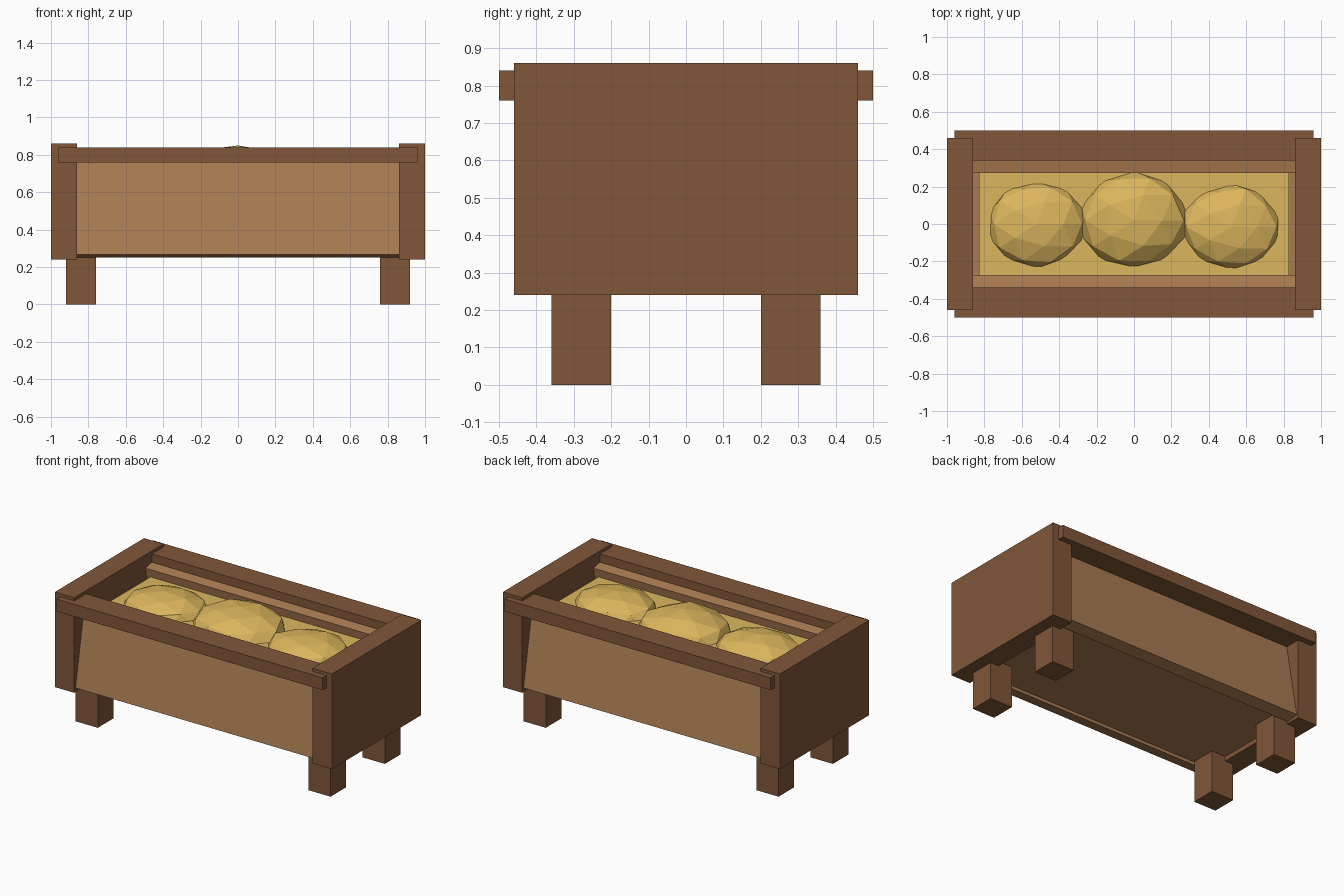
import bpy, bmesh, random
from mathutils import Vector

if "Cube" in bpy.data.objects:
    bpy.data.objects.remove(bpy.data.objects["Cube"])

random.seed(4)


def material(name, rgb):
    m = bpy.data.materials.new(name)
    m.diffuse_color = (*rgb, 1)
    m.use_nodes = True
    m.node_tree.nodes["Principled BSDF"].inputs["Base Color"].default_value = m.diffuse_color
    return m


DARK = material("dark_wood", (0.22, 0.095, 0.04))
LIGHT = material("light_wood", (0.41, 0.20, 0.085))
GRAIN = material("grain", (0.72, 0.47, 0.11))


def finish(name, bm, mat, loc, rot=(0, 0, 0)):
    mesh = bpy.data.meshes.new(name)
    bm.to_mesh(mesh)
    bm.free()
    mesh.materials.append(mat)
    ob = bpy.data.objects.new(name, mesh)
    ob.location, ob.rotation_euler = loc, rot
    bpy.context.collection.objects.link(ob)
    return ob


def box(name, size, loc, mat, rot=(0, 0, 0)):
    bm = bmesh.new()
    bmesh.ops.create_cube(bm, size=1)
    bmesh.ops.scale(bm, vec=size, verts=bm.verts)
    return finish(name, bm, mat, loc, rot)


def mound(name, radii, loc):
    bm = bmesh.new()
    bmesh.ops.create_icosphere(bm, subdivisions=2, radius=1)
    for v in bm.verts:
        v.co *= random.uniform(0.96, 1.03)
        v.co = Vector(c * r for c, r in zip(v.co, radii))
    return finish(name, bm, GRAIN, loc)


# End boards and legs
for sx, side in ((-1, "left"), (1, "right")):
    box(f"{side}_end_board", (0.14, 0.92, 0.62), (sx * 0.93, 0, 0.55), DARK)
    for sy, face in ((-1, "front"), (1, "back")):
        box(f"{face}_{side}_leg", (0.16, 0.16, 0.28), (sx * 0.84, sy * 0.28, 0.14), DARK)

# Leaning long side panels with top rails
for sy, face in ((-1, "front"), (1, "back")):
    box(f"{face}_panel", (1.76, 0.08, 0.53), (0, sy * 0.36, 0.52), LIGHT, (sy * 0.18, 0, 0))
    box(f"{face}_rail", (1.92, 0.16, 0.08), (0, sy * 0.42, 0.80), DARK)

# Floor and grain filling
box("floor", (1.74, 0.78, 0.08), (0, 0, 0.31), LIGHT)
box("grain_bed", (1.66, 0.57, 0.08), (0, 0, 0.68), GRAIN)

# Heaped mounds of grain
mound("left_mound", (0.27, 0.235, 0.12), (-0.52, 0.0, 0.70))
mound("middle_mound", (0.30, 0.265, 0.152), (0, 0.02, 0.70))
mound("right_mound", (0.275, 0.232, 0.12), (0.52, -0.015, 0.70))
